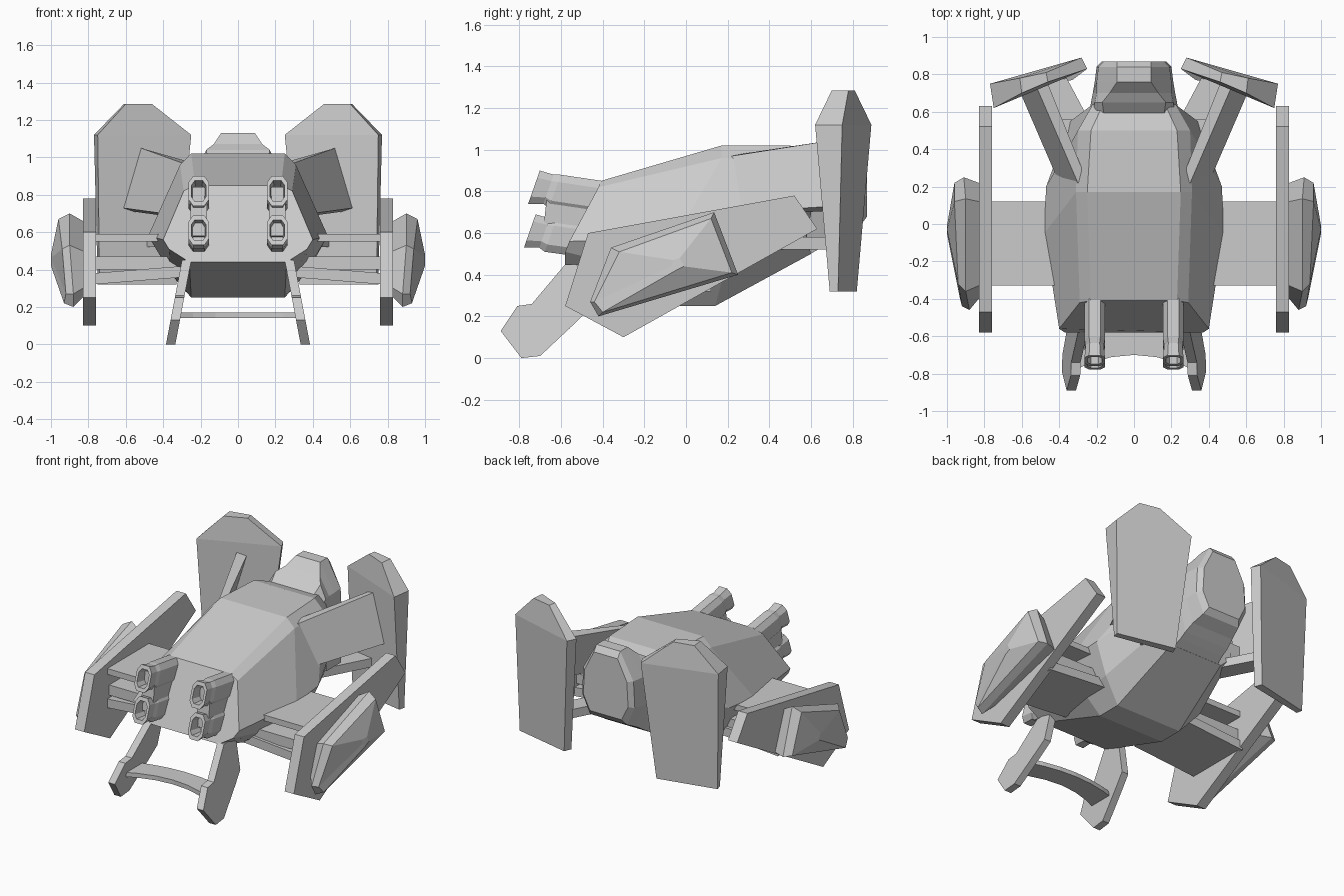
import bpy, bmesh


def loft(name, rings, mirror=False):
    """Skin a list of equal-length point rings and cap both ends."""
    bm = bmesh.new()
    vs = [[bm.verts.new(p) for p in r] for r in rings]
    n = len(rings[0])
    for a, b in zip(vs, vs[1:]):
        for i in range(n):
            j = (i + 1) % n
            bm.faces.new((a[i], a[j], b[j], b[i]))
    bm.faces.new(vs[0])
    bm.faces.new(vs[-1])
    bmesh.ops.recalc_face_normals(bm, faces=bm.faces)
    me = bpy.data.meshes.new(name)
    bm.to_mesh(me)
    bm.free()
    ob = bpy.data.objects.new(name, me)
    bpy.context.collection.objects.link(ob)
    if mirror:
        ob.modifiers.new("mirror", 'MIRROR').use_mirror_merge = False
    return ob


def sym(half):
    """Close a half ring by mirroring it across x = 0."""
    return half + [(-x, y, z) for x, y, z in reversed(half)]


def box(name, x, y, z, mirror=True):
    ring = lambda zz: [(x[0], y[0], zz), (x[1], y[0], zz), (x[1], y[1], zz), (x[0], y[1], zz)]
    return loft(name, [ring(z[0]), ring(z[1])], mirror)


# main hull, nose to stern
loft("hull", [sym(h) for h in (
    [(.23, -.41, .85), (.29, -.42, .82), (.40, -.56, .56), (.37, -.58, .51), (.26, -.58, .44)],
    [(.25, .17, 1.02), (.31, .17, .96), (.48, -.05, .58), (.36, -.05, .38), (.25, -.03, .25)],
    [(.23, .50, 1.02), (.30, .50, .95), (.47, .20, .60), (.38, .18, .40), (.25, .14, .25)],
    [(.17, .63, .98), (.22, .64, .92), (.34, .55, .72), (.29, .58, .58), (.20, .60, .50)])])

# raised tail block
tail = [
    (.58, [(.16, .98), (.22, .92), (.24, .75), (.18, .49)]),
    (.65, [(.17, 1.04), (.21, .95), (.23, .75), (.17, .53)]),
    (.70, [(.13, 1.07), (.20, .95), (.22, .75), (.17, .56)]),
    (.76, [(.09, 1.13), (.20, .95), (.21, .76), (.16, .60)]),
    (.84, [(.09, 1.13), (.19, .95), (.20, .77), (.14, .64)]),
    (.87, [(.09, 1.09), (.16, .95), (.17, .78), (.12, .68)])]
loft("tail", [sym([(x, y, z) for x, z in h]) for y, h in tail])

# stacked wing slabs between hull and pods
box("wing_upper", (.36, .78), (-.33, .12), (.55, .59))
box("wing_middle", (.30, .78), (-.31, .10), (.40, .47))
loft("wing_lower", [[(x, -.33, z), (x, .12, z), (x, .12, z + .06), (x, -.33, z + .06)]
                    for x, z in ((.28, .36), (.78, .32))], True)

# flat plates carrying the pods
plate = [(-.58, .25), (-.47, .60), (.52, .78), (.63, .62), (-.30, .10)]
loft("pod_plate", [[(x, y, z) for y, z in plate] for x in (.76, .83)], True)

# faceted outer pods
pod = [
    [(.83, -.33, .50), (.83, .12, .66), (.83, .22, .40), (.83, -.36, .25), (.83, -.40, .30)],
    [(.90, -.36, .53), (.90, .135, .70), (.91, .25, .40), (.88, -.42, .20), (.88, -.46, .27)],
    [(.94, -.32, .51), (.96, .12, .67), (.96, .22, .41), (.93, -.40, .22), (.92, -.44, .27)],
    [(.99, -.06, .47), (1.0, -.03, .48), (1.0, -.01, .44), (1.0, -.05, .42), (.99, -.07, .44)]]
loft("outer_pod", pod, True)

# tall angled rear fins
fin = [
    (.32, [(.33, .77), (.35, .82), (.75, .73), (.74, .69)]),
    (1.12, [(.25, .83), (.28, .89), (.77, .75), (.75, .62)]),
    (1.285, [(.46, .76), (.47, .81), (.61, .78), (.60, .70)])]
loft("rear_fin", [[(x, y, z) for x, y in r] for z, r in fin], True)

# slanted panels and lower arms joining hull to fins
loft("fin_panel", [
    [(.24, .20, .97), (.30, .22, .97), (.40, .22, .70), (.34, .20, .68)],
    [(.46, .75, 1.03), (.52, .73, 1.05), (.62, .73, .73), (.56, .75, .71)]], True)
loft("fin_arm", [[(x, y, .52), (x + .12, y - .04, .52), (x + .12, y - .04, .58), (x, y, .58)]
                 for x, y in ((.20, .48), (.37, .80))], True)
box("stern_lug", (.28, .39), (.40, .56), (.60, .72))

# twin stacked cannons on each side of the nose
octo = [(.03, .08), (.055, .045), (.055, -.045), (.03, -.08),
        (-.03, -.08), (-.055, -.045), (-.055, .045), (-.03, .08)]


def barrel_ring(y, cz, s):
    return [(.21 + s * dx, y + .35 * s * dz, cz + s * dz) for dx, dz in octo]


for label, yf, z in (("upper", -.73, .82), ("lower", -.75, .61)):
    loft(label + "_cannon", [
        barrel_ring(-.36, z - .06, 1), barrel_ring(yf + .10, z - .02, 1.0),
        barrel_ring(yf + .07, z - .01, .88), barrel_ring(yf, z, 1),
        barrel_ring(yf, z, .7), barrel_ring(yf + .09, z - .02, .55)], True)
loft("cannon_mount", [
    [(x, -.36, .82), (x, -.66, .84), (x, -.69, .58), (x, -.50, .54)] for x in (.165, .255)], True)

# splayed front landing legs
leg = [(-.89, .13), (-.81, .25), (-.74, .26), (-.58, .45), (-.45, .45),
       (-.46, .24), (-.53, .17), (-.70, .01), (-.79, 0)]
loft("front_leg", [[(.36 - .19 * z + t, y, z) for y, z in leg] for t in (-.025, .025)], True)

# curved crossbar between the legs
xs = [-.33, -.24, -.12, 0, .12, .24, .33]
bar = [(x, -.70 - .8 * x * x, .14) for x in xs] + [(x, -.56 - .5 * x * x, .14) for x in reversed(xs)]
loft("crossbar", [bar, [(x, y, z + .03) for x, y, z in bar]])
